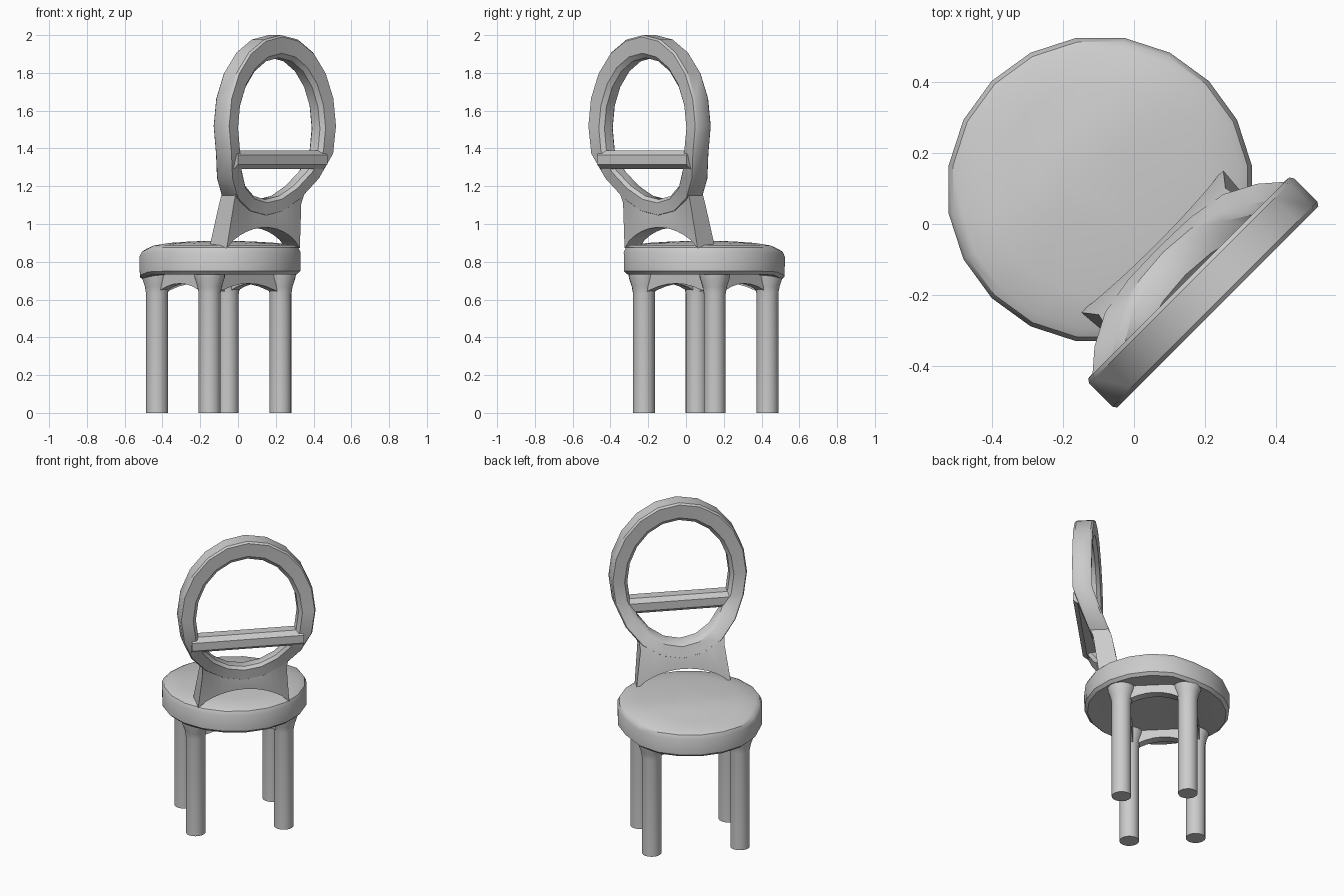
import bpy, bmesh, math
from mathutils import Matrix, Vector

if "Cube" in bpy.data.objects:
    bpy.data.objects.remove(bpy.data.objects["Cube"])

# Chair frame: X = sideways, +Y = chair front; the chair is turned 45 degrees
PLACE = Matrix.Translation((-0.095, 0.097, 0)) @ Matrix.Rotation(math.radians(45), 4, 'Z')


def make(name, verts, faces, angle=35):
    me = bpy.data.meshes.new(name)
    me.from_pydata([PLACE @ Vector(v) for v in verts], [], faces)
    bm = bmesh.new()
    bm.from_mesh(me)
    bmesh.ops.remove_doubles(bm, verts=bm.verts, dist=1e-5)
    bmesh.ops.recalc_face_normals(bm, faces=bm.faces)
    bm.to_mesh(me)
    bm.free()
    ob = bpy.data.objects.new(name, me)
    bpy.context.collection.objects.link(ob)
    bpy.ops.object.select_all(action='DESELECT')
    ob.select_set(True)
    bpy.context.view_layer.objects.active = ob
    bpy.ops.object.shade_smooth_by_angle(angle=math.radians(angle))
    return ob


def skin(rings, closed_path=False):
    """Vertices and faces joining equal closed loops, capped when the path is open."""
    m, n = len(rings), len(rings[0])
    verts = [p for r in rings for p in r]
    faces = [(i * n + j, i * n + (j + 1) % n,
              (i + 1) % m * n + (j + 1) % n, (i + 1) % m * n + j)
             for i in range(m if closed_path else m - 1) for j in range(n)]
    if not closed_path:
        faces += [tuple(range(n)), tuple(range((m - 1) * n, m * n))]
    return verts, faces


def lathe(profile, n, cx=0, cy=0):
    return [[(cx + r * math.cos(math.tau * k / n), cy + r * math.sin(math.tau * k / n), z)
             for k in range(n)] for r, z in profile]


# Seat: domed 20-sided disc whose front edge drops slightly
def droop(p):
    t = min(max((p[1] - 0.08) / 0.25, 0), 1)
    return (p[0], p[1], p[2] - 0.03 * t * t * (3 - 2 * t))


seat_profile = [(0.1, 0.735), (0.2, 0.735), (0.3, 0.735), (0.412, 0.733), (0.43, 0.75),
                (0.432, 0.85), (0.42, 0.875), (0.395, 0.888), (0.3, 0.9), (0.2, 0.906), (0.1, 0.91)]
make("seat", *skin([[droop(p) for p in r] for r in lathe(seat_profile, 20)]))

# Legs: straight posts flaring under the seat
LX, LY, LO = 0.265, 0.197, 0.01
leg_profile = [(0.058, 0), (0.058, 0.63), (0.065, 0.67), (0.08, 0.715), (0.083, 0.74)]
for sx, side in ((-1, "left"), (1, "right")):
    for sy, end in ((-1, "back"), (1, "front")):
        make(f"{end}_{side}_leg", *skin(lathe(leg_profile, 18, sx * LX, sy * LY + LO)))


# Aprons: arched rails between neighbouring legs
def apron(name, a, b, half=0.028):
    a, b = Vector(a), Vector(b)
    d = (b - a).normalized()
    nrm = Vector((-d.y, d.x)) * half
    rings = []
    for i in range(9):
        s = i / 4 - 1
        p = a.lerp(b, i / 8)
        low = 0.685 - 0.065 * s * s
        q, w = p + nrm, p - nrm
        rings.append([(q.x, q.y, low), (q.x, q.y, 0.745), (w.x, w.y, 0.745), (w.x, w.y, low)])
    make(name, *skin(rings))


yf, yb = LY + LO, -LY + LO
apron("front_apron", (-LX, yf), (LX, yf))
apron("back_apron", (-LX, yb), (LX, yb))
apron("left_apron", (-LX, yb), (-LX, yf))
apron("right_apron", (LX, yb), (LX, yf))


# Backrest depth position: upright above, curving forward down to the seat
def back_y(z):
    knots = [(0.86, -0.262), (1.1, -0.297), (1.2, -0.338), (1.3, -0.388), (1.38, -0.41), (2.1, -0.41)]
    for (z0, y0), (z1, y1) in zip(knots, knots[1:]):
        if z <= z1:
            return y0 + (y1 - y0) * max(0, z - z0) / (z1 - z0)
    return knots[-1][1]


# Back hoop: oval ring, softened section (t = inner to outer, depth offset)
section = [(0, -0.03), (0.2, -0.052), (0.92, -0.058), (1, -0.046),
           (1, 0.046), (0.92, 0.058), (0.2, 0.052), (0, 0.03)]
rings = []
for k in range(20):
    a = math.tau * k / 20 + math.pi / 2
    ring = []
    for t, dy in section:
        x = (0.308 + 0.1 * t) * math.cos(a)
        z = 1.505 + 0.015 * t + (0.375 + 0.105 * t) * math.sin(a)
        ring.append((x, back_y(z) + dy, z))
    rings.append(ring)
make("back_hoop", *skin(rings, True))

# Back bracket: splayed plate with an arched foot, carrying the hoop
rings = []
for i in range(13):
    s = i / 6 - 1
    low = 0.872 + 0.11 * (1 - s * s) ** 0.8
    top = 1.51 - 0.425 * math.sqrt(1 - (0.25 * s / 0.357) ** 2)
    mid = min(1.11, top - 0.02)
    rows = [(0.285 * s, low, 0.06), (0.252 * s, mid, 0.055), (0.262 * s, top, 0.05)]
    front = [(x, back_y(z) + h, z) for x, z, h in rows]
    rear = [(x * (0.96 if z == low else 1), back_y(z) - h, z) for x, z, h in reversed(rows)]
    rings.append(front + rear)
make("back_bracket", *skin(rings))

# Back crossbar: chamfered rail across the hoop
bar = [(-0.468, 1.315), (-0.468, 1.365), (-0.44, 1.39), (-0.38, 1.39),
       (-0.355, 1.365), (-0.355, 1.315), (-0.38, 1.292), (-0.44, 1.292)]
make("back_crossbar", *skin([[(x, y, z) for y, z in bar] for x in (-0.335, 0.335)]))
